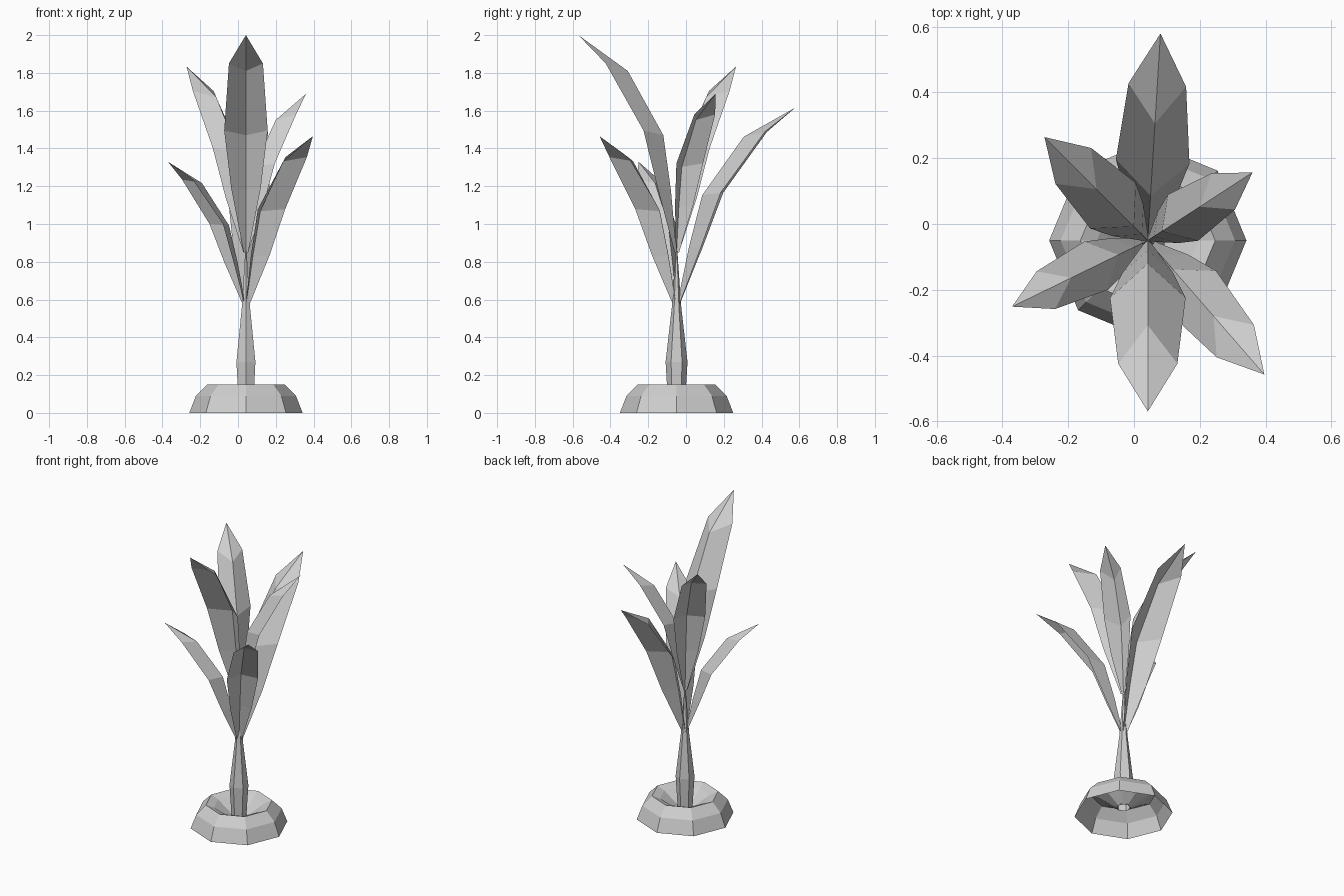
import bpy, math
from mathutils import Matrix, Vector

cube = bpy.data.objects.get("Cube")
if cube:
    bpy.data.objects.remove(cube, do_unlink=True)

# One flat grey for the whole plant
grey = bpy.data.materials.new("light_grey")
grey.use_nodes = True
grey.diffuse_color = (0.62, 0.62, 0.62, 1)
grey.node_tree.nodes["Principled BSDF"].inputs["Base Color"].default_value = grey.diffuse_color

AXIS = Vector((0.042, -0.05, 0))


def add_object(name, verts, faces):
    mesh = bpy.data.meshes.new(name)
    mesh.from_pydata(verts, [], faces)
    mesh.materials.append(grey)
    obj = bpy.data.objects.new(name, mesh)
    bpy.context.collection.objects.link(obj)
    return obj


def lathe(name, profile, sides, turn=0.0):
    """Spin a (radius, height) profile round the plant axis."""
    verts, faces = [], []
    for r, z in profile:
        for i in range(sides):
            a = turn + math.tau * i / sides
            verts.append(AXIS + Vector((r * math.cos(a), r * math.sin(a), z)))
    for j in range(len(profile) - 1):
        for i in range(sides):
            k = (i + 1) % sides
            faces.append([j * sides + i, j * sides + k,
                          (j + 1) * sides + k, (j + 1) * sides + i])
    return add_object(name, verts, faces)


# Leaf stations: edge reach, edge height, half width, ridge reach, ridge height
LEAF = [(0.01, 0.0, 0.012, 0.0, 0.0),
        (0.10, 0.34, 0.078, 0.03, 0.33),
        (0.175, 0.645, 0.115, 0.07, 0.62),
        (0.375, 1.0, 0.09, 0.258, 0.96)]
TIP = (0.52, 0, 1.15)


def leaf(name, heading, height, scale, lean):
    """Folded sheet with a raised ridge, leaning outward along its heading."""
    verts, faces = [], []
    for er, ez, w, rr, rz in LEAF:
        verts += [Vector((er, w, ez)), Vector((rr, 0, rz)), Vector((er, -w, ez))]
    for j in range(len(LEAF) - 1):
        b = 3 * j
        faces += [(b, b + 1, b + 4, b + 3), (b + 1, b + 2, b + 5, b + 4)]
    b = 3 * (len(LEAF) - 1)
    verts.append(Vector(TIP))
    faces += [(b, b + 1, b + 3), (b + 1, b + 2, b + 3)]
    place = (Matrix.Translation(AXIS + Vector((0, 0, height)))
             @ Matrix.Rotation(math.radians(heading), 4, 'Z')
             @ Matrix.Rotation(math.radians(lean), 4, 'Y')
             @ Matrix.Scale(scale, 4))
    return add_object(name, [place @ v for v in verts], faces)


# Open base with a sunken collar round the stem
lathe("base", [(0.30, 0), (0.265, 0.09), (0.205, 0.15),
               (0.155, 0.13), (0.04, 0.05)], 8)

# Six-sided stem tapering to a point
lathe("stem", [(0.045, 0.05), (0.058, 0.27), (0.025, 0.56), (0.004, 0.86)], 6, math.pi / 6)

# Upper and lower whorls of leaves
for name, heading, scale in (("front", -90, 1), ("back_right", 135, 0.855), ("back_left", 33, 0.73)):
    leaf("upper_leaf_" + name, heading, 0.85, scale, 0)
for name, heading, scale in (("back", 86.5, 0.975), ("front_left", -49, 0.835), ("front_right", 206, 0.71)):
    leaf("lower_leaf_" + name, heading, 0.56, scale, 6.5)
